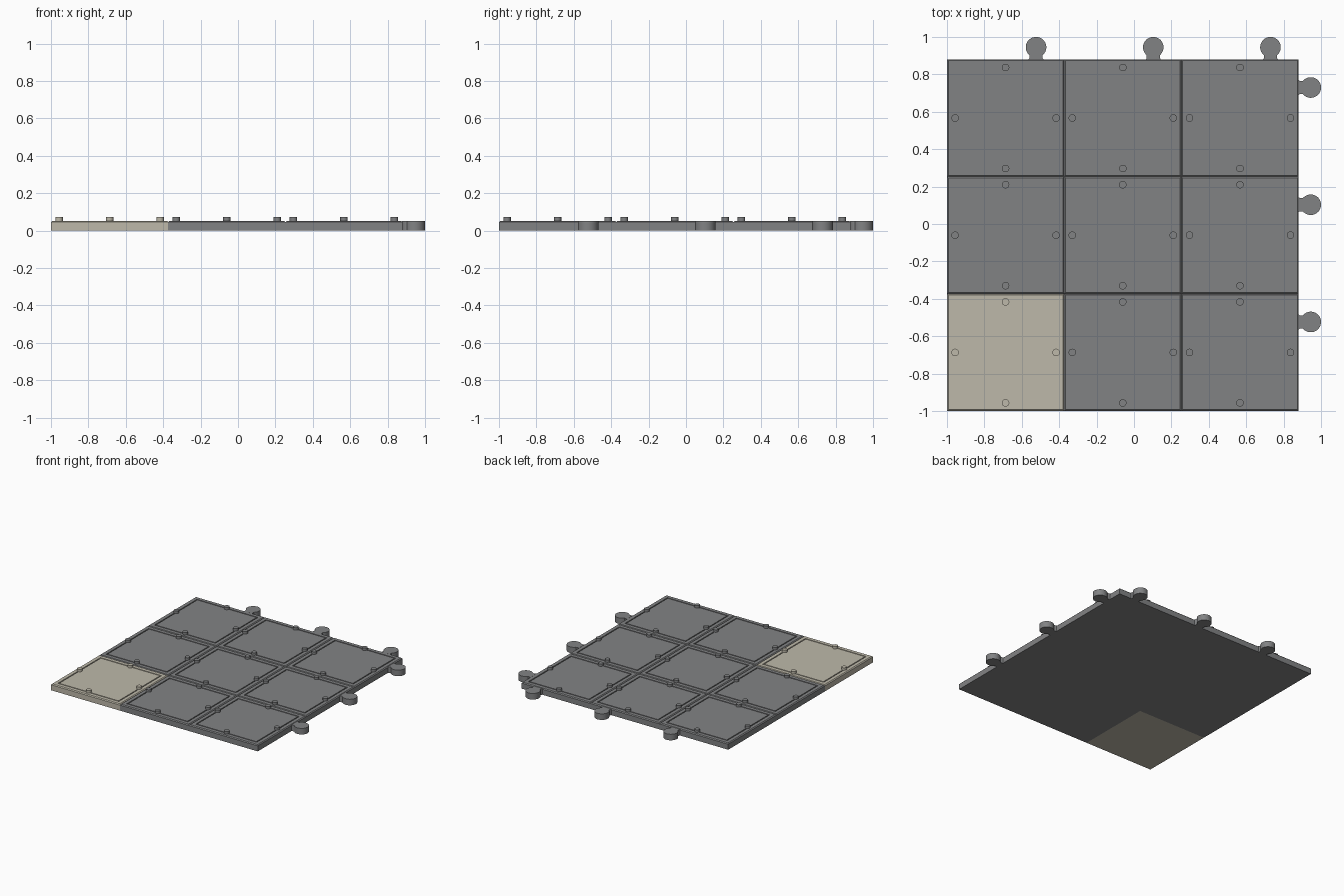
import bpy, bmesh, math

if "Cube" in bpy.data.objects:
    bpy.data.objects.remove(bpy.data.objects["Cube"])

PITCH = 1.88 / 3      # tile size
TOP = 0.052           # slab thickness
PEG_TOP = 0.072
EDGE = 0.88           # right and back edge of the slab


def material(name, rgb):
    m = bpy.data.materials.new(name)
    m.diffuse_color = (*rgb, 1)
    m.use_nodes = True
    m.node_tree.nodes["Principled BSDF"].inputs["Base Color"].default_value = m.diffuse_color
    return m


GREY = material("slate grey", (0.222, 0.226, 0.231))
BEIGE = material("warm beige", (0.515, 0.485, 0.400))


def finish(bm, name, mat, smooth=False):
    bmesh.ops.recalc_face_normals(bm, faces=bm.faces)
    mesh = bpy.data.meshes.new(name)
    bm.to_mesh(mesh)
    bm.free()
    mesh.materials.append(mat)
    ob = bpy.data.objects.new(name, mesh)
    bpy.context.collection.objects.link(ob)
    if smooth:
        bpy.ops.object.select_all(action='DESELECT')
        ob.select_set(True)
        bpy.context.view_layer.objects.active = ob
        bpy.ops.object.shade_smooth_by_angle(angle=math.radians(35))
    return ob


def tile(cx, cy, mat):
    """Square slab with bevelled rim and a shallow groove round its panel."""
    profile = [(0, 0), (0, TOP - 0.007), (0.007, TOP), (0.036, TOP),
               (0.036, TOP - 0.006), (0.044, TOP - 0.006), (0.044, TOP)]
    bm = bmesh.new()
    rings = []
    for inset, z in profile:
        h = PITCH / 2 - inset
        rings.append([bm.verts.new((cx + sx * h, cy + sy * h, z))
                      for sx, sy in ((-1, -1), (1, -1), (1, 1), (-1, 1))])
    for a, b in zip(rings, rings[1:]):
        for i in range(4):
            j = (i + 1) % 4
            bm.faces.new((a[i], a[j], b[j], b[i]))
    bm.faces.new(rings[0][::-1])
    bm.faces.new(rings[-1])
    finish(bm, "floor_tile", mat)


def peg(x, y, mat):
    """Short round stud standing on a tile."""
    bm = bmesh.new()
    bmesh.ops.create_cone(bm, cap_ends=True, segments=24, radius1=0.02, radius2=0.02,
                          depth=PEG_TOP - 0.04)
    bmesh.ops.translate(bm, verts=bm.verts, vec=(x, y, (PEG_TOP + 0.04) / 2))
    finish(bm, "peg", mat, True)


def knob(along, on_right):
    """Jigsaw connector: a flared neck ending in a round head."""
    r, c, neck = 0.055, 0.065, 0.035
    start = math.pi - math.asin(neck / r)
    pts = [(-0.003, -0.042), (0.007, -neck)]
    pts += [(c + r * math.cos(a), r * math.sin(a))
            for a in (start * (i / 16 - 1) for i in range(33))]
    pts += [(0.007, neck), (-0.003, 0.042)]
    bm = bmesh.new()
    verts = [bm.verts.new((EDGE + u, along + v, 0) if on_right else (along + v, EDGE + u, 0))
             for u, v in pts]
    face = bm.faces.new(verts)
    top = bmesh.ops.extrude_face_region(bm, geom=[face], use_keep_orig=True)["geom"]
    bmesh.ops.translate(bm, vec=(0, 0, TOP - 0.002),
                        verts=[g for g in top if isinstance(g, bmesh.types.BMVert)])
    finish(bm, "connector_knob", GREY, True)


# Three by three grid of tiles, each with four pegs; the front left one is beige
for i in range(3):
    cx = -1 + PITCH * (i + 0.5)
    for j in range(3):
        cy = -1 + PITCH * (j + 0.5)
        mat = BEIGE if i == j == 0 else GREY
        tile(cx, cy, mat)
        for dx, dy in ((0.27, 0), (-0.27, 0), (0, 0.27), (0, -0.27)):
            peg(cx + dx, cy + dy, mat)
    # Connectors on the right and back edges
    knob(cx + 0.163, True)
    knob(cx + 0.163, False)
